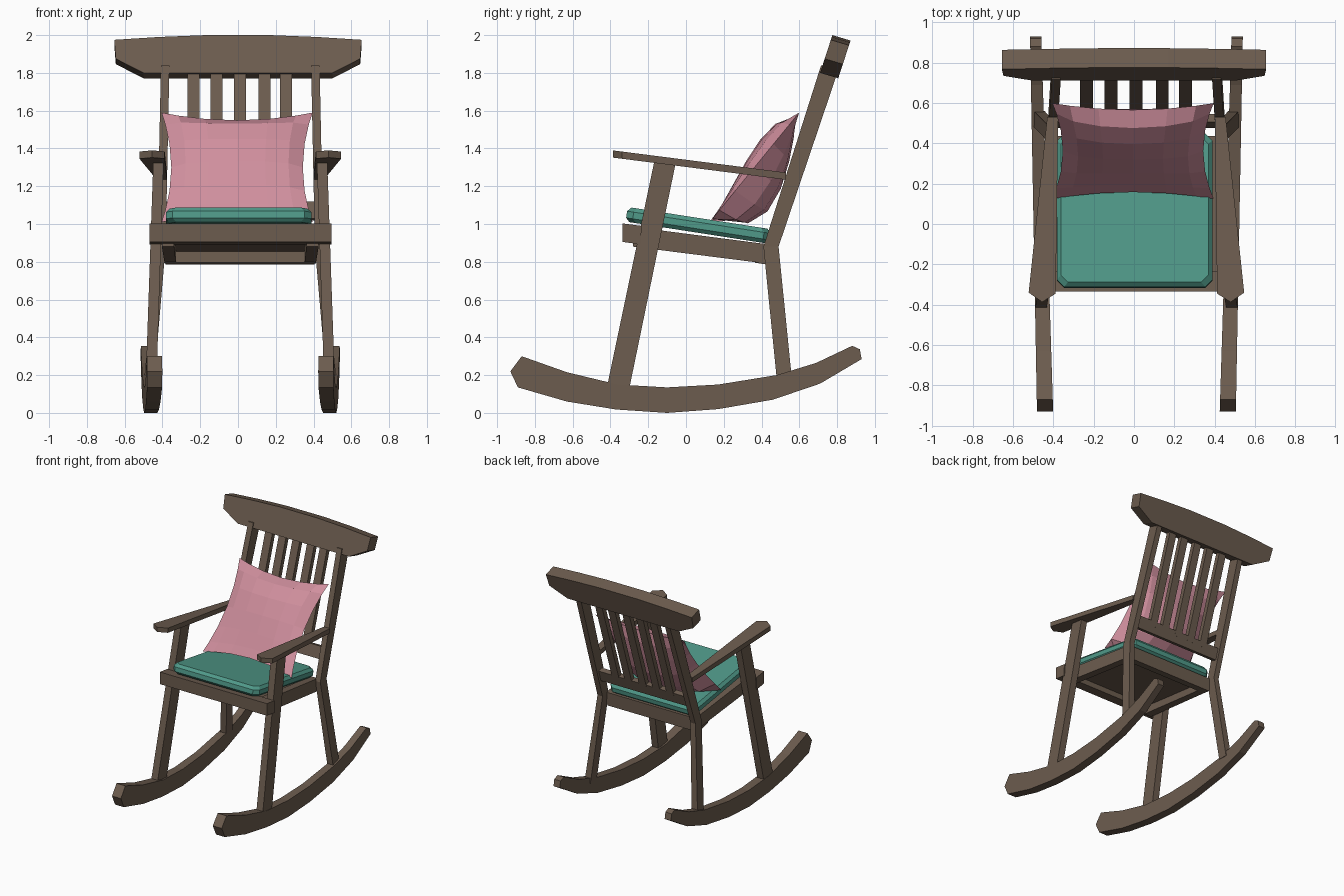
import bpy, bmesh, math

if "Cube" in bpy.data.objects:
    bpy.data.objects.remove(bpy.data.objects["Cube"])


def material(name, rgb):
    m = bpy.data.materials.new(name)
    m.diffuse_color = (*rgb, 1)
    m.use_nodes = True
    m.node_tree.nodes["Principled BSDF"].inputs["Base Color"].default_value = m.diffuse_color
    return m


WOOD = material("brown wood", (0.15, 0.107, 0.077))
TEAL = material("teal fabric", (0.08, 0.32, 0.25))
PINK = material("pink fabric", (0.63, 0.275, 0.34))


def finish(bm, name, mat):
    bmesh.ops.recalc_face_normals(bm, faces=bm.faces)
    me = bpy.data.meshes.new(name)
    bm.to_mesh(me)
    bm.free()
    me.materials.append(mat)
    ob = bpy.data.objects.new(name, me)
    bpy.context.collection.objects.link(ob)
    return ob


def loft(name, sections, mat=WOOD):
    """Skin matching closed sections and cap both ends."""
    bm = bmesh.new()
    rings = [[bm.verts.new(p) for p in s] for s in sections]
    for a, b in zip(rings, rings[1:]):
        for i in range(len(a)):
            j = (i + 1) % len(a)
            bm.faces.new((a[i], a[j], b[j], b[i]))
    bm.faces.new(rings[0])
    bm.faces.new(rings[-1])
    return finish(bm, name, mat)


def rect(x0, x1, y0, y1, z):
    return [(x0, y0, z), (x1, y0, z), (x1, y1, z), (x0, y1, z)]


def bar_x(name, x0, x1, yz):
    return loft(name, [[(x, y, z) for y, z in yz] for x in (x0, x1)])


def post_y(z):
    """Centre line of the leaning back."""
    return 0.45 + 0.33 * (z - 0.88)


ROCKER = [(-0.87, 0.30), (-0.63, 0.215), (-0.36, 0.15), (-0.1, 0.135), (0.17, 0.15),
          (0.48, 0.2), (0.69, 0.265), (0.88, 0.355), (0.92, 0.337), (0.93, 0.285),
          (0.71, 0.155), (0.46, 0.07), (0.17, 0.02), (-0.1, 0.0), (-0.37, 0.018),
          (-0.63, 0.06), (-0.89, 0.135), (-0.93, 0.22)]
ARM = [(0.40, -0.345), (0.467, -0.387), (0.534, -0.34), (0.442, 0.53), (0.388, 0.53)]

for s, side in ((-1, "left"), (1, "right")):
    def X(v):
        return s * v + 0.012

    # curved runner, slightly toed in at the front
    loft(side + "_rocker",
         [[(X(0.476 + 0.025 * y + k * (0.034 - 0.0065 * y)), y, z) for y, z in ROCKER]
          for k in (-1, 1)])
    # front leg up to the arm
    loft(side + "_front_leg", [rect(X(0.445), X(0.502), -0.42, -0.30, 0.13),
                               rect(X(0.405), X(0.46), -0.165, -0.05, 1.345)])
    # back leg bending into the back post
    loft(side + "_back_post", [rect(X(0.455), X(0.508), 0.48, 0.56, 0.185),
                               rect(X(0.395), X(0.44), 0.41, 0.49, 0.88),
                               rect(X(0.375), X(0.42), 0.715, 0.815, 1.84)])
    # armrest
    loft(side + "_armrest", [[(X(x), y, 1.39 - 0.128 * (y + 0.39) - d) for x, y in ARM]
                             for d in (0, 0.038)])
    # seat side rail
    loft(side + "_seat_rail", [
        [(X(a), -0.28, 0.88), (X(b), -0.28, 0.88), (X(b), -0.28, 0.985), (X(a), -0.28, 0.985)]
        if f else
        [(X(a), 0.43, 0.79), (X(b), 0.43, 0.79), (X(b), 0.43, 0.893), (X(a), 0.43, 0.893)]
        for f, a, b in ((1, 0.35, 0.415), (0, 0.34, 0.40))])

# seat frame cross rails and panel
bar_x("front_seat_rail", -0.468, 0.494, [(-0.335, 0.905), (-0.24, 0.892), (-0.235, 0.99), (-0.335, 1.003)])
bar_x("back_seat_rail", -0.385, 0.405, [(0.365, 0.795), (0.43, 0.785), (0.435, 0.893), (0.375, 0.90)])
bar_x("seat_panel", -0.36, 0.38, [(-0.27, 0.94), (0.41, 0.85), (0.41, 0.875), (-0.27, 0.965)])

# back rail, slats and crest
bar_x("lower_back_rail", -0.39, 0.41, [(0.475, 1.03), (0.515, 1.018), (0.545, 1.108), (0.505, 1.12)])
for i, x in enumerate((-0.235, -0.113, 0.01, 0.14, 0.255)):
    loft(f"back_slat_{i + 1}", [rect(x - 0.032, x + 0.032, post_y(z) - 0.02, post_y(z) + 0.02, z)
                                for z in (1.07, 1.84)])
CREST = [(-0.5, 1.8), (0.5, 1.8), (0.647, 1.875), (0.655, 1.975), (0.42, 1.99), (0.17, 2.0),
         (-0.17, 2.0), (-0.42, 1.99), (-0.655, 1.975), (-0.647, 1.875)]
loft("crest_rail", [[(x, 0.71 + 0.325 * (z - 1.8) + d, z - 0.3 * d) for x, z in CREST]
                    for d in (0, 0.096)])


# seat cushion: chamfered slab tilted back
def cushion_ring(h, inset):
    x, y0, y1, c = 0.385 - inset, -0.32 + inset, 0.44 - inset, 0.035
    pts = [(-x + c, y0), (x - c, y0), (x, y0 + c), (x, y1 - c),
           (x - c, y1), (-x + c, y1), (-x, y1 - c), (-x, y0 + c)]
    return [(px + 0.003, py + 0.15 * h, 1.013 - 0.155 * (py + 0.32) + h) for px, py in pts]


loft("seat_cushion", [cushion_ring(h, i) for h, i in
                      ((0, 0.02), (0.02, 0.0), (0.055, 0.0), (0.077, 0.02))], TEAL)

# throw pillow: two bulged grids sharing a pinched seam
bm = bmesh.new()
N = 6
for layer in (0, 1):
    grid = []
    for j in range(N + 1):
        row = []
        for i in range(N + 1):
            u, v = math.sin(math.pi * (i / N - 0.5) * 0.8), math.sin(math.pi * (j / N - 0.5) * 0.8)
            u, v = u / math.sin(math.pi * 0.4), v / math.sin(math.pi * 0.4)
            t = math.sqrt(max(0, (1 - u * u) * (1 - v * v)))
            off = t * ((0.18 - 0.1 * v) if layer else -(0.055 + 0.05 * v))
            along = 0.373 * (1 + v * (1 - 0.14 * (1 - u * u)))
            row.append(bm.verts.new((0.4 * u * (1 - 0.13 * (1 - v * v)) - 0.005,
                                     0.125 + 0.635 * along + 0.777 * off,
                                     1.01 + 0.777 * along - 0.63 * off)))
        grid.append(row)
    for j in range(N):
        for i in range(N):
            bm.faces.new((grid[j][i], grid[j][i + 1], grid[j + 1][i + 1], grid[j + 1][i]))
bmesh.ops.remove_doubles(bm, verts=bm.verts, dist=0.0005)
finish(bm, "throw_pillow", PINK)
